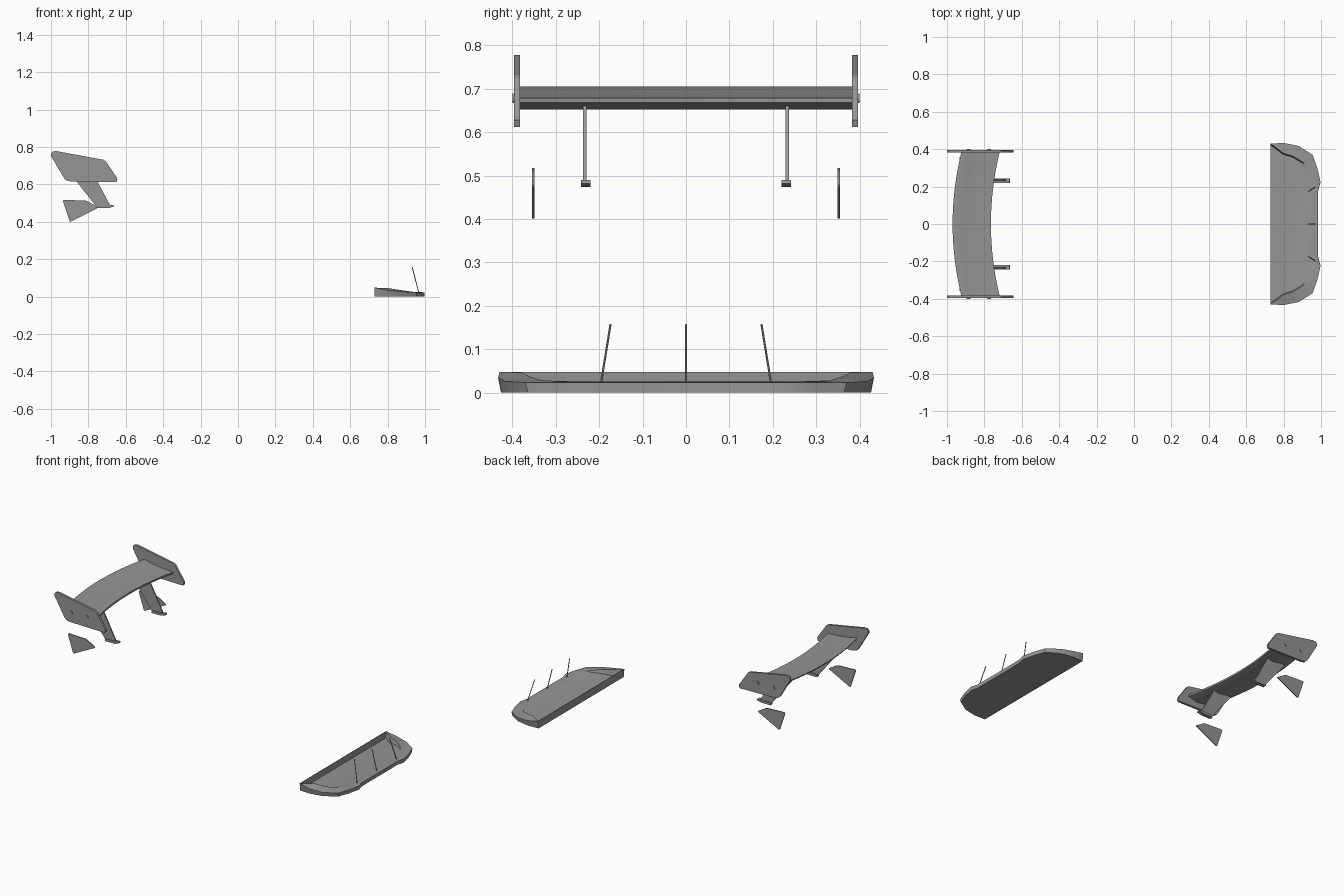
import bpy, bmesh, math
from mathutils import Vector

cube = bpy.data.objects.get("Cube")
if cube:
    bpy.data.objects.remove(cube)

grey = bpy.data.materials.new("mid grey")
grey.use_nodes = True
grey.diffuse_color = (0.3, 0.3, 0.3, 1)
grey.node_tree.nodes["Principled BSDF"].inputs["Base Color"].default_value = (0.3, 0.3, 0.3, 1)


def finish(name, bm, smooth=None):
    bmesh.ops.recalc_face_normals(bm, faces=bm.faces)
    mesh = bpy.data.meshes.new(name)
    bm.to_mesh(mesh)
    bm.free()
    mesh.materials.append(grey)
    ob = bpy.data.objects.new(name, mesh)
    bpy.context.collection.objects.link(ob)
    if smooth:
        bpy.ops.object.select_all(action='DESELECT')
        ob.select_set(True)
        bpy.context.view_layer.objects.active = ob
        bpy.ops.object.shade_smooth_by_angle(angle=math.radians(smooth))
    return ob


def loft(name, loops, smooth=None):
    """Skin closed loops of equal length and cap both ends."""
    bm = bmesh.new()
    rings = [[bm.verts.new(p) for p in loop] for loop in loops]
    n = len(rings[0])
    for a, b in zip(rings, rings[1:]):
        for i in range(n):
            j = (i + 1) % n
            bm.faces.new((a[i], a[j], b[j], b[i]))
    bm.faces.new(rings[0])
    bm.faces.new(rings[-1])
    return finish(name, bm, smooth)


def plate(name, outline, y, thick):
    """Extrude an x-z outline to a plate centred on y."""
    return loft(name, [[(x, y + s * thick / 2, z) for x, z in outline] for s in (-1, 1)])


def cylinder(name, start, end, radius, sides):
    start, end = Vector(start), Vector(end)
    axis = end - start
    bm = bmesh.new()
    bmesh.ops.create_cone(bm, cap_ends=True, segments=sides, radius1=radius,
                          radius2=radius, depth=axis.length)
    bm.transform(axis.to_track_quat('Z', 'Y').to_matrix().to_4x4())
    bmesh.ops.translate(bm, verts=bm.verts, vec=(start + end) / 2)
    return finish(name, bm, 40)


def mirrored(half):
    """Complete a left half loop, whose last point lies on the centre line."""
    return half + [(x, -y, z) for x, y, z in reversed(half[:-1])]


# Front splitter: bottom edge, outer rim, raised ridge and sunken floor
rim = [(0.73, 0.43, 0.048), (0.8, 0.433, 0.034), (0.88, 0.417, 0.026),
       (0.955, 0.37, 0.023), (0.98, 0.3, 0.023), (0.997, 0.225, 0.023),
       (0.985, 0.18, 0.023), (0.985, 0, 0.023)]
ridge = [(0.732, 0.428, 0.048), (0.8, 0.378, 0.046), (0.85, 0.363, 0.038),
         (0.905, 0.33, 0.028), (0.922, 0.27, 0.026), (0.928, 0.21, 0.026),
         (0.925, 0.17, 0.026), (0.925, 0, 0.026)]
bottom = [(x, y * 0.985, 0) for x, y, z in rim]
floor = [(x - 0.003 if x > 0.75 else 0.73, y * 0.985, 0.006 + (x - 0.73) * 0.095)
         for x, y, z in ridge]
loft("front_splitter", [mirrored(p) for p in (bottom, rim, ridge, floor)], 35)

# Splitter support rods
for label, side in (("left", 1), ("centre", 0), ("right", -1)):
    cylinder("splitter_rod_" + label, (0.968, side * 0.197, 0.015),
             (0.932, side * 0.174, 0.157), 0.0025, 8)

# Rear wing blade, bowed backwards at the middle
section = [(0, 0.668), (0, 0.679), (-0.05, 0.681), (-0.1, 0.685), (-0.15, 0.693),
           (-0.2, 0.705), (-0.205, 0.704), (-0.2, 0.694), (-0.15, 0.671),
           (-0.1, 0.656), (-0.06, 0.652)]
blade = []
for i in range(17):
    t = i / 8 - 1
    blade.append([(-0.765 + 0.047 * t * t + x, 0.385 * t, z) for x, z in section])
loft("wing_blade", blade, 30)

# Parts on both sides of the wing
end_outline = [(-1, 0.752), (-1, 0.768), (-0.99, 0.777), (-0.97, 0.778),
               (-0.72, 0.732), (-0.708, 0.725), (-0.648, 0.637), (-0.645, 0.628),
               (-0.65, 0.612), (-0.895, 0.616), (-0.918, 0.622), (-0.93, 0.634)]
strut_outline = [(-0.9, 0.662), (-0.776, 0.662), (-0.682, 0.485), (-0.76, 0.485)]
foot_outline = [(-0.757, 0.474), (-0.757, 0.488), (-0.665, 0.49), (-0.663, 0.482), (-0.69, 0.474)]
fin_outline = [(-0.936, 0.512), (-0.93, 0.518), (-0.813, 0.513), (-0.795, 0.506),
               (-0.749, 0.478), (-0.75, 0.474), (-0.893, 0.401), (-0.9, 0.403)]
for label, side in (("left", 1), ("right", -1)):
    plate("end_plate_" + label, end_outline, side * 0.389, 0.014)
    plate("wing_strut_" + label, strut_outline, side * 0.233, 0.008)
    plate("strut_foot_" + label, foot_outline, side * 0.231, 0.023)
    plate("side_fin_" + label, fin_outline, side * 0.352, 0.006)
    for spot, x, z in (("rear", -0.885, 0.678), ("front", -0.775, 0.678)):
        cylinder(spot + "_bolt_" + label, (x, side * 0.39, z), (x, side * 0.4, z), 0.011, 12)
